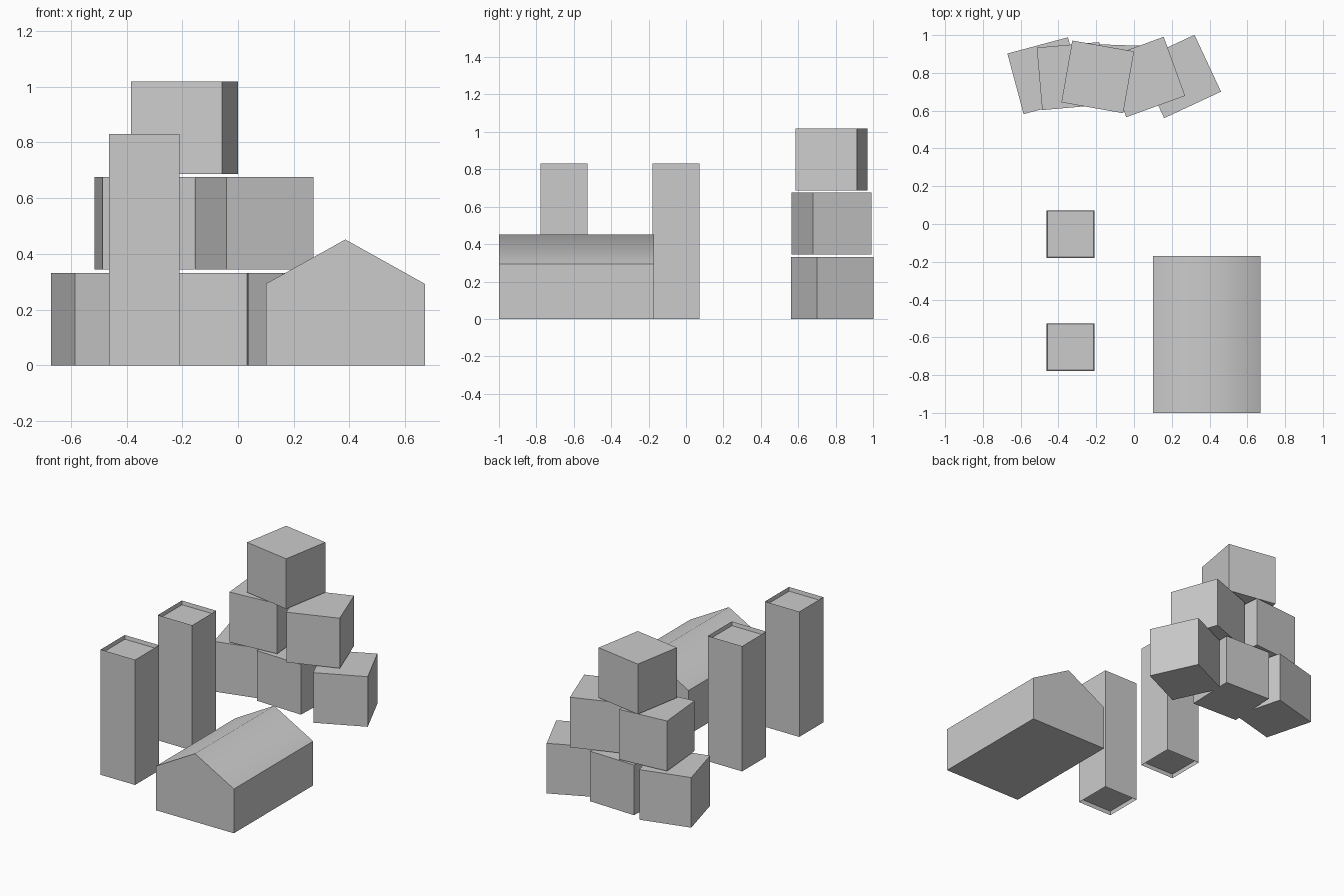
import bpy, bmesh, math
from mathutils import Matrix

default = bpy.data.objects.get("Cube")
if default:
    bpy.data.objects.remove(default, do_unlink=True)

GREY = (0.6, 0.6, 0.6, 1.0)
grey = bpy.data.materials.new("plain_grey")
grey.use_nodes = True
grey.diffuse_color = GREY
grey.node_tree.nodes["Principled BSDF"].inputs["Base Color"].default_value = GREY


def add_object(name, bm):
    """Turn a bmesh into a linked grey object."""
    bmesh.ops.recalc_face_normals(bm, faces=bm.faces)
    mesh = bpy.data.meshes.new(name)
    bm.to_mesh(mesh)
    bm.free()
    mesh.materials.append(grey)
    obj = bpy.data.objects.new(name, mesh)
    bpy.context.collection.objects.link(obj)
    return obj


def block(size, centre, turn=0):
    """Box bmesh of the given size, turned about its upright axis."""
    bm = bmesh.new()
    matrix = (Matrix.Translation(centre) @ Matrix.Rotation(math.radians(turn), 4, "Z")
              @ Matrix.Diagonal((*size, 1)))
    bmesh.ops.create_cube(bm, size=1, matrix=matrix)
    return bm


# Loosely stacked crates: name, x, y, layer, turn in degrees
EDGE = 0.332
LAYER_BASE = (0, 0.345, 0.686)
for name, x, y, layer, turn in (
    ("crate_bottom_right", -0.467, 0.785, 0, 15),
    ("crate_bottom_middle", -0.127, 0.783, 0, -2),
    ("crate_bottom_left", 0.24, 0.781, 0, 25),
    ("crate_middle_right", -0.335, 0.783, 1, 5),
    ("crate_middle_left", 0.058, 0.778, 1, 20),
    ("crate_top", -0.192, 0.779, 2, -10),
):
    add_object(name, block((EDGE,) * 3, (x, y, LAYER_BASE[layer] + EDGE / 2), turn))

# Square pillars with shallow recessed ends
HEIGHT = 0.83
for name, y in (("front_pillar", -0.652), ("back_pillar", -0.054)):
    bm = block((0.252, 0.252, HEIGHT), (-0.336, y, HEIGHT / 2))
    bm.normal_update()
    for face in [f for f in bm.faces if abs(f.normal.z) > 0.9]:
        bmesh.ops.inset_region(bm, faces=[face], thickness=0.006)
        bmesh.ops.translate(bm, verts=face.verts, vec=face.normal * -0.025)
    add_object(name, bm)

# Gabled shed, extruded from its end profile
LEFT, RIGHT, EAVE, RIDGE = 0.67, 0.1, 0.293, 0.452
profile = ((RIGHT, 0), (LEFT, 0), (LEFT, EAVE), ((LEFT + RIGHT) / 2, RIDGE), (RIGHT, EAVE))
bm = bmesh.new()
gable = bm.faces.new([bm.verts.new((x, -1, z)) for x, z in profile])
grown = bmesh.ops.extrude_face_region(bm, geom=[gable], use_keep_orig=True)
bmesh.ops.translate(bm, vec=(0, 0.83, 0),
                    verts=[v for v in grown["geom"] if isinstance(v, bmesh.types.BMVert)])
shed = add_object("gabled_shed", bm)

# Soft ridge, sharp eaves and corners
bpy.ops.object.select_all(action="DESELECT")
shed.select_set(True)
bpy.context.view_layer.objects.active = shed
bpy.ops.object.shade_smooth_by_angle(angle=math.radians(60))
